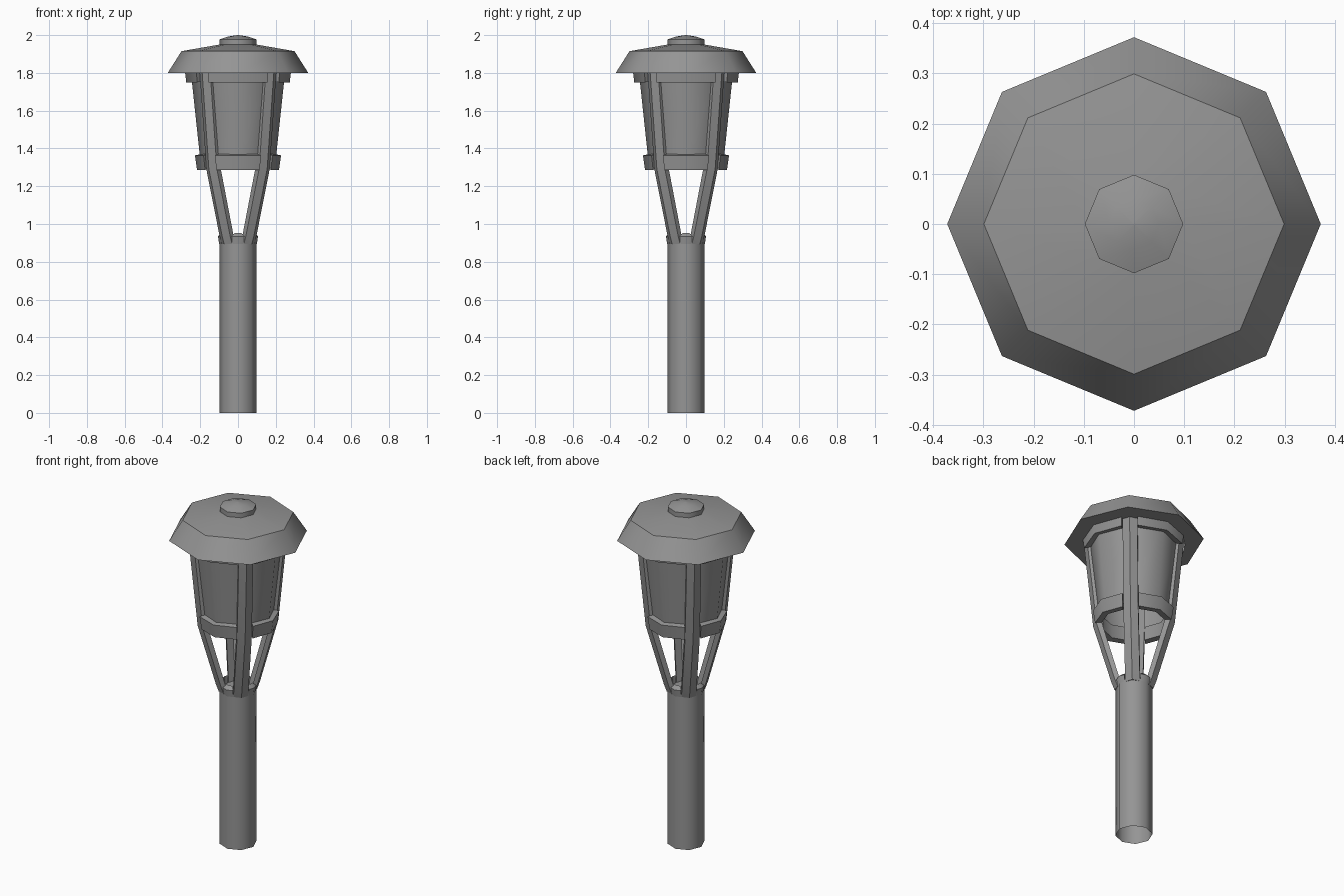
import bpy, bmesh, math
from mathutils import Vector

if "Cube" in bpy.data.objects:
    bpy.data.objects.remove(bpy.data.objects["Cube"])

EDGE = 2 * math.sin(math.pi / 8)   # octagon edge length per unit radius
WING = 0.046                       # width of each wing of a folded post

# Dark grey metal for the whole lamp
metal = bpy.data.materials.new("dark_grey")
metal.diffuse_color = (0.3, 0.3, 0.3, 1)
metal.use_nodes = True
metal.node_tree.nodes["Principled BSDF"].inputs["Base Color"].default_value = metal.diffuse_color


def finish(name, bm):
    bmesh.ops.remove_doubles(bm, verts=bm.verts, dist=1e-5)
    bmesh.ops.recalc_face_normals(bm, faces=bm.faces)
    me = bpy.data.meshes.new(name)
    bm.to_mesh(me)
    bm.free()
    me.materials.append(metal)
    ob = bpy.data.objects.new(name, me)
    bpy.context.collection.objects.link(ob)
    bpy.ops.object.select_all(action='DESELECT')
    ob.select_set(True)
    bpy.context.view_layer.objects.active = ob
    bpy.ops.object.shade_smooth_by_angle(angle=math.radians(46))
    return ob


def polar(r, a, z):
    return Vector((r * math.cos(a), r * math.sin(a), z))


def lathe(name, profile, cap_bottom=False, cap_top=False):
    """Octagonal turned part from (radius, z) points."""
    bm = bmesh.new()
    rings = [[bm.verts.new(polar(r, i * math.pi / 4, z)) for i in range(8)]
             for r, z in profile]
    for a, b in zip(rings, rings[1:]):
        for i in range(8):
            j = (i + 1) % 8
            bm.faces.new((a[i], a[j], b[j], b[i]))
    if cap_bottom:
        bm.faces.new(rings[0])
    if cap_top:
        bm.faces.new(rings[-1])
    return finish(name, bm)


def folded(name, angle, levels, reach, ratio):
    """Solid folded over one corner; levels are (r_out, z_out, r_in, z_in).
    ratio is the radius of the neighbouring corners relative to this one."""
    bm = bmesh.new()

    def section(side):
        out = []
        for ro, zo, ri, zi in levels:
            pair = []
            for r, z in ((ro, zo), (ri, zi)):
                t = reach(r) / (EDGE * r) if side else 0
                far = polar(r * ratio, angle + side * math.pi / 4, z)
                pair.append(bm.verts.new(polar(r, angle, z).lerp(far, t)))
            out.append(pair)
        return out

    secs = [section(s) for s in (-1, 0, 1)]
    n = len(levels)
    for a, b in zip(secs, secs[1:]):
        for k in range(n - 1):
            for m in (0, 1):
                bm.faces.new((a[k][m], b[k][m], b[k + 1][m], a[k + 1][m]))
        for k in (0, n - 1):
            bm.faces.new((a[k][0], b[k][0], b[k][1], a[k][1]))
    for s in (secs[0], secs[2]):
        for k in range(n - 1):
            bm.faces.new((s[k][0], s[k + 1][0], s[k + 1][1], s[k][1]))
    return finish(name, bm)


# Pole, open at the bottom
lathe("pole", [(0.099, 0), (0.099, 0.91)], cap_top=True)

# Tapered lamp glass, open below
lathe("lamp_glass", [(0.198, 1.32), (0.203, 1.37), (0.249, 1.80)])

# Roof with closed underside, and finial on top
lathe("roof", [(0.372, 1.80), (0.299, 1.915), (0.098, 1.95)], cap_bottom=True, cap_top=True)
lathe("roof_cap", [(0.098, 1.945), (0.098, 1.977), (0.05, 1.993), (0.002, 2.0)], cap_top=True)

# Folded posts on the diagonals, running from pole to roof
post = [(0.104, 0.895, 0.085, 0.895), (0.12, 0.94, 0.095, 0.945),
        (0.218, 1.29, 0.19, 1.295), (0.268, 1.80, 0.238, 1.80)]
# Cross bars between the posts: collar, lamp base and lamp top
bars = {
    "collar_bar": [(0.1, 0.895, 0.08, 0.91), (0.106, 0.935, 0.085, 0.953)],
    "base_bar": [(0.217, 1.287, 0.18, 1.29), (0.228, 1.363, 0.185, 1.373)],
    "top_bar": [(0.274, 1.75, 0.23, 1.757), (0.28, 1.80, 0.235, 1.80)],
}
for i in range(4):
    a = i * math.pi / 2
    folded(f"post_{i + 1}", a + math.pi / 4, post, lambda r: WING, 0.93)
    for name, levels in bars.items():
        folded(f"{name}_{i + 1}", a, levels, lambda r: EDGE * r - WING, 1.03)
